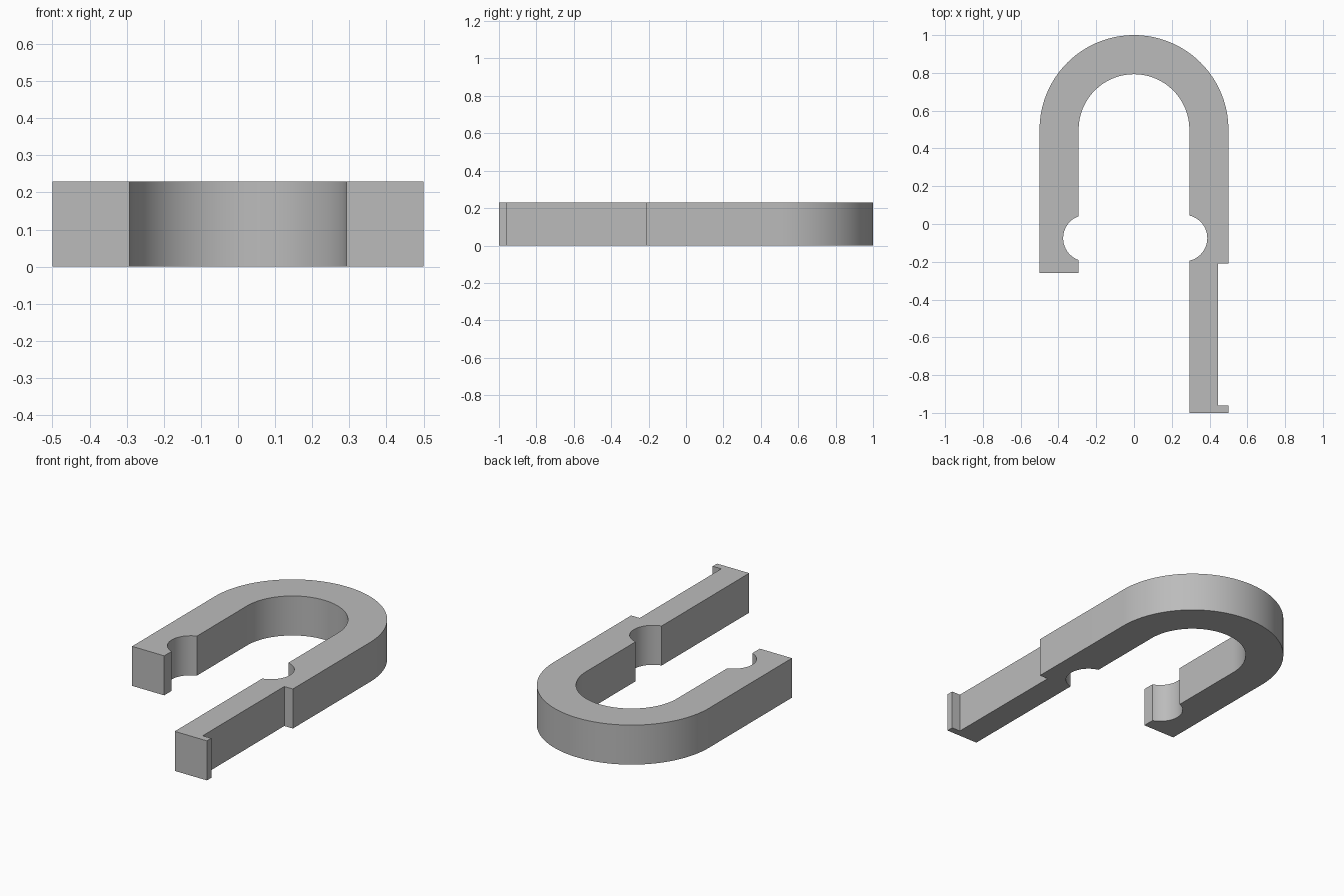
import bpy, bmesh
from math import sin, cos, radians, asin, degrees

cube = bpy.data.objects.get("Cube")
if cube:
    bpy.data.objects.remove(cube, do_unlink=True)

HEIGHT = 0.23
OUTER, INNER = 0.5, 0.293      # bend radii
BEND_Y = 0.5                   # centre of the bend
NOTCH_Y, NOTCH_R = -0.075, 0.123

grey = bpy.data.materials.new("plain_grey")
grey.use_nodes = True
colour = (0.5, 0.5, 0.5, 1)
grey.diffuse_color = colour
grey.node_tree.nodes["Principled BSDF"].inputs["Base Color"].default_value = colour


def arc(cx, cy, r, start, end, steps):
    """Points along an arc, angles in degrees."""
    angles = [radians(start + (end - start) * i / steps) for i in range(steps + 1)]
    return [(cx + r * cos(a), cy + r * sin(a)) for a in angles]


def notch(side, depth):
    """Round bite in the inner wall of one arm, ordered along the outline."""
    cx = INNER + depth - NOTCH_R
    half = degrees(asin((1 - ((INNER - cx) / NOTCH_R) ** 2) ** 0.5))
    pts = arc(side * cx, NOTCH_Y, NOTCH_R, half, -half, 24) if side > 0 else \
        arc(side * cx, NOTCH_Y, NOTCH_R, 180 + half, 180 - half, 24)
    return pts


# Outline, counter-clockwise from the short arm's end
outline = [(-OUTER, -0.26), (-INNER, -0.26)]
outline += notch(-1, 0.082)
outline += arc(0, BEND_Y, INNER, 180, 0, 64)
outline += notch(1, 0.095)
# Long arm with a thinned shank and a small lip at its tip
outline += [(INNER, -1), (OUTER, -1), (OUTER, -0.96),
            (0.445, -0.96), (0.445, -0.21), (OUTER, -0.21)]
outline += arc(0, BEND_Y, OUTER, 0, 180, 64)

# Extrude the outline into a solid
bm = bmesh.new()
base = bm.faces.new([bm.verts.new((x, y, 0)) for x, y in outline])
top = bmesh.ops.extrude_face_region(bm, geom=[base], use_keep_orig=True)
bmesh.ops.translate(bm, vec=(0, 0, HEIGHT),
                    verts=[v for v in top["geom"] if isinstance(v, bmesh.types.BMVert)])
bmesh.ops.recalc_face_normals(bm, faces=bm.faces)
mesh = bpy.data.meshes.new("shackle_body")
bm.to_mesh(mesh)
bm.free()
mesh.materials.append(grey)

body = bpy.data.objects.new("shackle_body", mesh)
bpy.context.collection.objects.link(body)
bpy.ops.object.select_all(action="DESELECT")
body.select_set(True)
bpy.context.view_layer.objects.active = body
bpy.ops.object.shade_smooth_by_angle(angle=radians(30))
